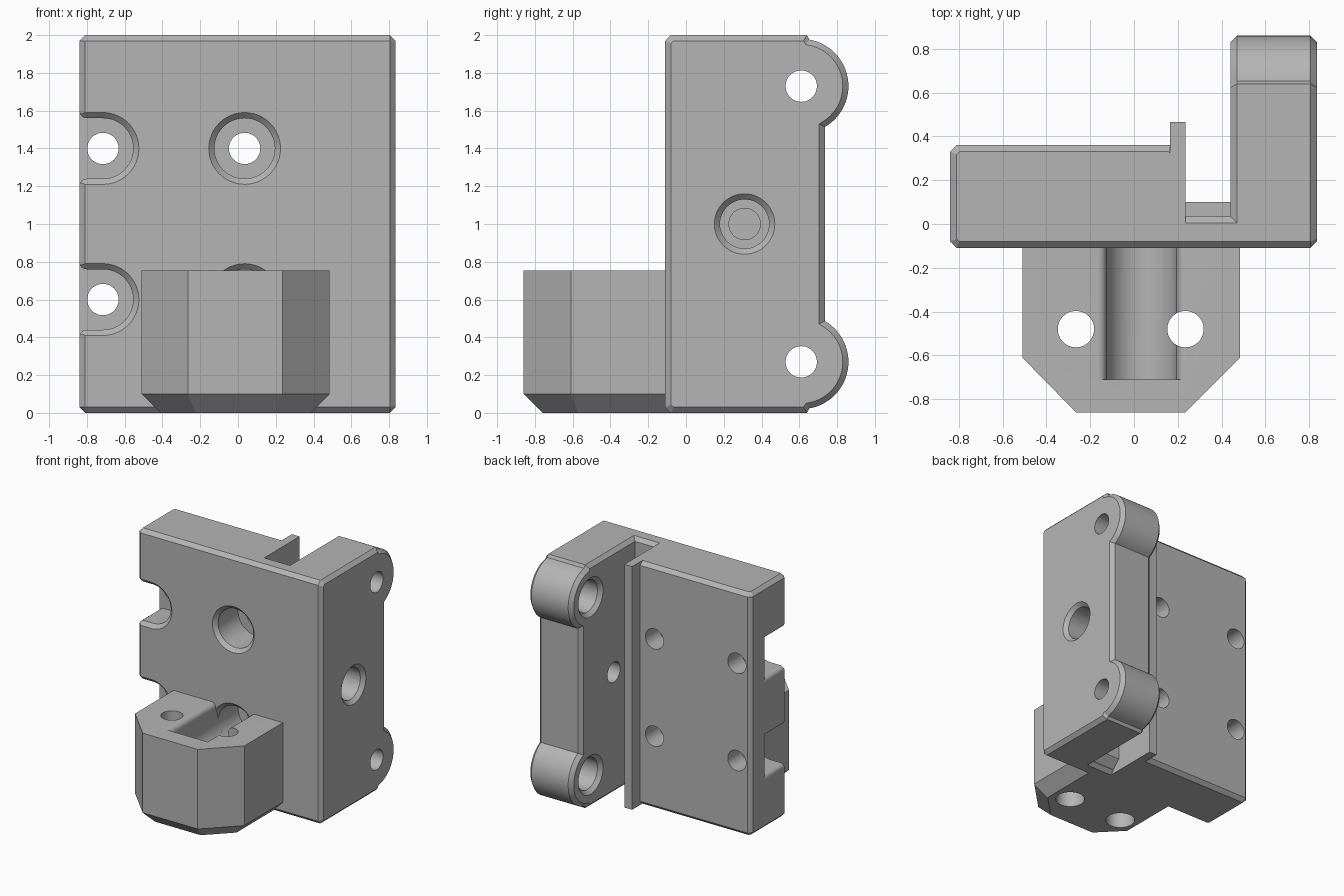
import bpy, bmesh
from math import cos, sin, radians
from mathutils import Vector

if "Cube" in bpy.data.objects:
    bpy.data.objects.remove(bpy.data.objects["Cube"], do_unlink=True)

grey = bpy.data.materials.new("matte_grey")
grey.use_nodes = True
grey.diffuse_color = (0.46, 0.46, 0.46, 1)
grey.node_tree.nodes["Principled BSDF"].inputs["Base Color"].default_value = (0.46, 0.46, 0.46, 1)

CH = 0.03                       # edge chamfer
HOLE, BORE = 0.083, 0.16        # screw hole and head recess radii
PLACE = {"x": lambda u, v, t: (t, u, v),
         "y": lambda u, v, t: (u, t, v),
         "z": lambda u, v, t: (u, v, t)}


def arc(cu, cv, r, a, b, n):
    angles = [radians(a + (b - a) * i / n) for i in range(n + 1)]
    return [(cu + r * cos(t), cv + r * sin(t)) for t in angles]


def circle(cu, cv, r):
    return arc(cu, cv, r, 0, 360, 48)[:-1]


def inset(poly, d):
    """Move every side of a counter-clockwise outline inwards by d."""
    out = []
    for i, p in enumerate(poly):
        p = Vector(p)
        e1 = (p - Vector(poly[i - 1])).normalized()
        e2 = (Vector(poly[(i + 1) % len(poly)]) - p).normalized()
        n1, n2 = Vector((-e1.y, e1.x)), Vector((-e2.y, e2.x))
        out.append(tuple(p + (n1 + n2) * d / (1 + n1.dot(n2))))
    return out


def rect(x0, x1, y0, y1, c=0.0):
    if not c:
        return [(x0, y0), (x1, y0), (x1, y1), (x0, y1)]
    return [(x0 + c, y0), (x1 - c, y0), (x1, y0 + c), (x1, y1 - c),
            (x1 - c, y1), (x0 + c, y1), (x0, y1 - c), (x0, y0 + c)]


def loft(name, axis, levels):
    """Skin equal-length outlines stacked along an axis."""
    bm = bmesh.new()
    rings = [[bm.verts.new(PLACE[axis](u, v, t)) for u, v in poly] for t, poly in levels]
    for a, b in zip(rings, rings[1:]):
        for i in range(len(a)):
            bm.faces.new((a[i - 1], a[i], b[i], b[i - 1]))
    bm.faces.new(rings[0])
    bm.faces.new(rings[-1])
    bmesh.ops.recalc_face_normals(bm, faces=bm.faces)
    mesh = bpy.data.meshes.new(name)
    bm.to_mesh(mesh)
    bm.free()
    mesh.materials.append(grey)
    ob = bpy.data.objects.new(name, mesh)
    bpy.context.collection.objects.link(ob)
    return ob


def chamfered(name, axis, poly, t0, t1):
    small = inset(poly, CH)
    return loft(name, axis, [(t0, small), (t0 + CH, poly), (t1 - CH, poly), (t1, small)])


def combine(target, tool, op):
    mod = target.modifiers.new(op, "BOOLEAN")
    mod.operation, mod.solver, mod.object = op, "EXACT", tool
    bpy.context.view_layer.objects.active = target
    bpy.ops.object.modifier_apply(modifier=mod.name)
    bpy.data.objects.remove(tool, do_unlink=True)


def cut_bore(target, axis, start, depth, outline, r):
    """Recess with a chamfered mouth; depth is signed along the axis."""
    s = 1 if depth > 0 else -1
    combine(target, loft("bore_cutter", axis, [
        (start - s * CH, outline(r + 2 * CH)), (start + s * CH, outline(r)),
        (start + depth, outline(r))]), "DIFFERENCE")


def cut_hole(target, axis, u, v, r, t0, t1):
    poly = circle(u, v, r)
    combine(target, loft("hole_cutter", axis, [(t0, poly), (t1, poly)]), "DIFFERENCE")


def open_bore(cu, cv, reach, turn):
    """Round recess that runs out to an edge with rounded lips."""
    def outline(r):
        f = 0.04
        lip = arc(reach - f, r + f, f, -90, 0, 6) + [(reach + 0.1, r + f)]
        half = arc(0, 0, r, 180, 90, 20) + lip
        pts = half + [(u, -v) for u, v in reversed(half[1:])]
        c, s = cos(radians(turn)), sin(radians(turn))
        return [(cu + u * c - v * s, cv + u * s + v * c) for u, v in pts]
    return outline


# Mounting plate with its thin web and the guide rib
body = chamfered("mounting_bracket", "z", rect(-0.84, 0.2, -0.11, 0.36, CH), 0, 2)
combine(body, chamfered("web", "z", rect(-0.84, 0.7, -0.11, 0.035, CH), 0, 2), "UNION")
rib = rect(0.165, 0.235, -0.02, 0.465)
combine(body, loft("guide_rib", "z", [(0, rib), (2, rib)]), "UNION")

# Side block with two rounded lugs
LUG_Y, LUGS = 0.61, (0.27, 1.73)
profile = ([(-0.11, CH), (-0.11 + CH, 0)][0:2] + [(0.64, 0)]
           + arc(LUG_Y, LUGS[0], 0.25, -80, 60, 28)
           + arc(LUG_Y, LUGS[1], 0.25, -60, 80, 28)
           + [(0.64, 2), (-0.11 + CH, 2), (-0.11, 2 - CH)])
combine(body, chamfered("side_block", "x", profile, 0.44, 0.835), "UNION")

# Plate screw holes with head recesses
for z in (0.6, 1.4):
    cut_bore(body, "y", -0.11, 0.29, open_bore(-0.715, z, 0.125, 180), BORE)
    cut_bore(body, "y", -0.11, 0.29, lambda r, z=z: circle(0.035, z, r), BORE)
    for x in (-0.715, 0.035):
        cut_hole(body, "y", x, z, HOLE, 0.1, 0.5)

# Lug holes recessed from inside, middle hole recessed from outside
for z in LUGS:
    cut_bore(body, "x", 0.44, 0.2, lambda r, z=z: circle(LUG_Y, z, r), 0.13)
    cut_hole(body, "x", LUG_Y, z, HOLE, 0.5, 1)
cut_bore(body, "x", 0.835, -0.22, lambda r: circle(0.31, 1, r), 0.13)
cut_hole(body, "x", 0.31, 1, HOLE, 0.36, 0.7)

# Front clamp foot with tool trough and vertical holes
outline = [(-0.51, 0.1), (-0.51, -0.61), (-0.265, -0.86),
           (0.235, -0.86), (0.485, -0.61), (0.485, 0.1)]
foot = loft("clamp_foot", "z", [(0, inset(outline, 0.1)), (0.1, outline), (0.755, outline)])
trough = open_bore(0.035, 0.6, 0.155, 90)(BORE)
combine(foot, loft("trough_cutter", "y", [(-0.71, trough), (0.3, trough)]), "DIFFERENCE")
for x in (-0.265, 0.235):
    cut_hole(foot, "z", x, -0.48, HOLE, -0.1, 1)
    cut_hole(foot, "z", x, -0.48, 0.11, -0.1, 0.3)
combine(body, foot, "UNION")

bpy.ops.object.select_all(action="DESELECT")
body.select_set(True)
bpy.context.view_layer.objects.active = body
bpy.ops.object.shade_smooth_by_angle(angle=radians(30))
